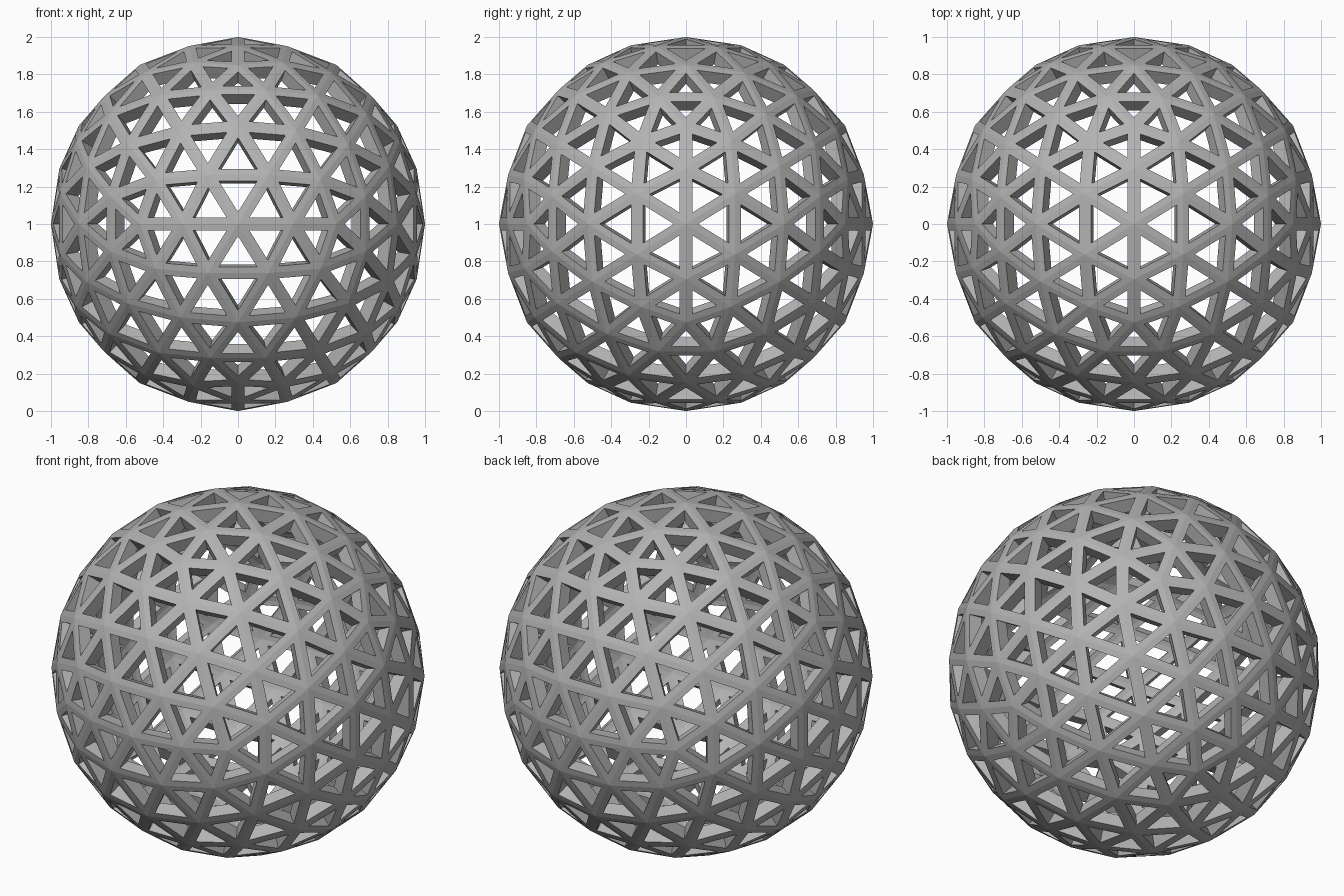
import bpy
import bmesh
from mathutils import Vector

RADIUS = 1.0
STRUT_HALF_WIDTH = 0.034
STRUT_DEPTH = 0.075

cube = bpy.data.objects.get("Cube")
if cube:
    bpy.data.objects.remove(cube, do_unlink=True)

# Single grey material
grey = bpy.data.materials.new("plain grey")
grey.use_nodes = True
colour = (0.45, 0.45, 0.45, 1.0)
grey.diffuse_color = colour
grey.node_tree.nodes["Principled BSDF"].inputs["Base Color"].default_value = colour

# Icosahedron from three golden rectangles, one per axis plane
bm = bmesh.new()
phi = (1 + 5 ** 0.5) / 2
for a in (-1, 1):
    for b in (-phi, phi):
        for corner in ((0, a, b), (a, b, 0), (b, 0, a)):
            bm.verts.new(corner)
bmesh.ops.convex_hull(bm, input=bm.verts[:])

# Split every edge in four and push the points out to the sphere
bmesh.ops.subdivide_edges(bm, edges=bm.edges[:], cuts=3, use_grid_fill=True)
for v in bm.verts:
    v.co = v.co.normalized() * RADIUS
bmesh.ops.recalc_face_normals(bm, faces=bm.faces[:])

# Inset each triangle and remove the middle to leave the struts
panes = bm.faces[:]
bmesh.ops.inset_individual(bm, faces=panes, thickness=STRUT_HALF_WIDTH,
                           use_even_offset=True)
bmesh.ops.delete(bm, geom=panes, context='FACES')
for v in bm.verts:
    v.co += Vector((0, 0, RADIUS))

mesh = bpy.data.meshes.new("lattice_sphere")
bm.to_mesh(mesh)
bm.free()
mesh.materials.append(grey)
lattice = bpy.data.objects.new("lattice_sphere", mesh)
bpy.context.collection.objects.link(lattice)

# Give the struts depth towards the centre
shell = lattice.modifiers.new("strut_depth", 'SOLIDIFY')
shell.thickness = STRUT_DEPTH
shell.offset = -1
shell.use_even_offset = True
